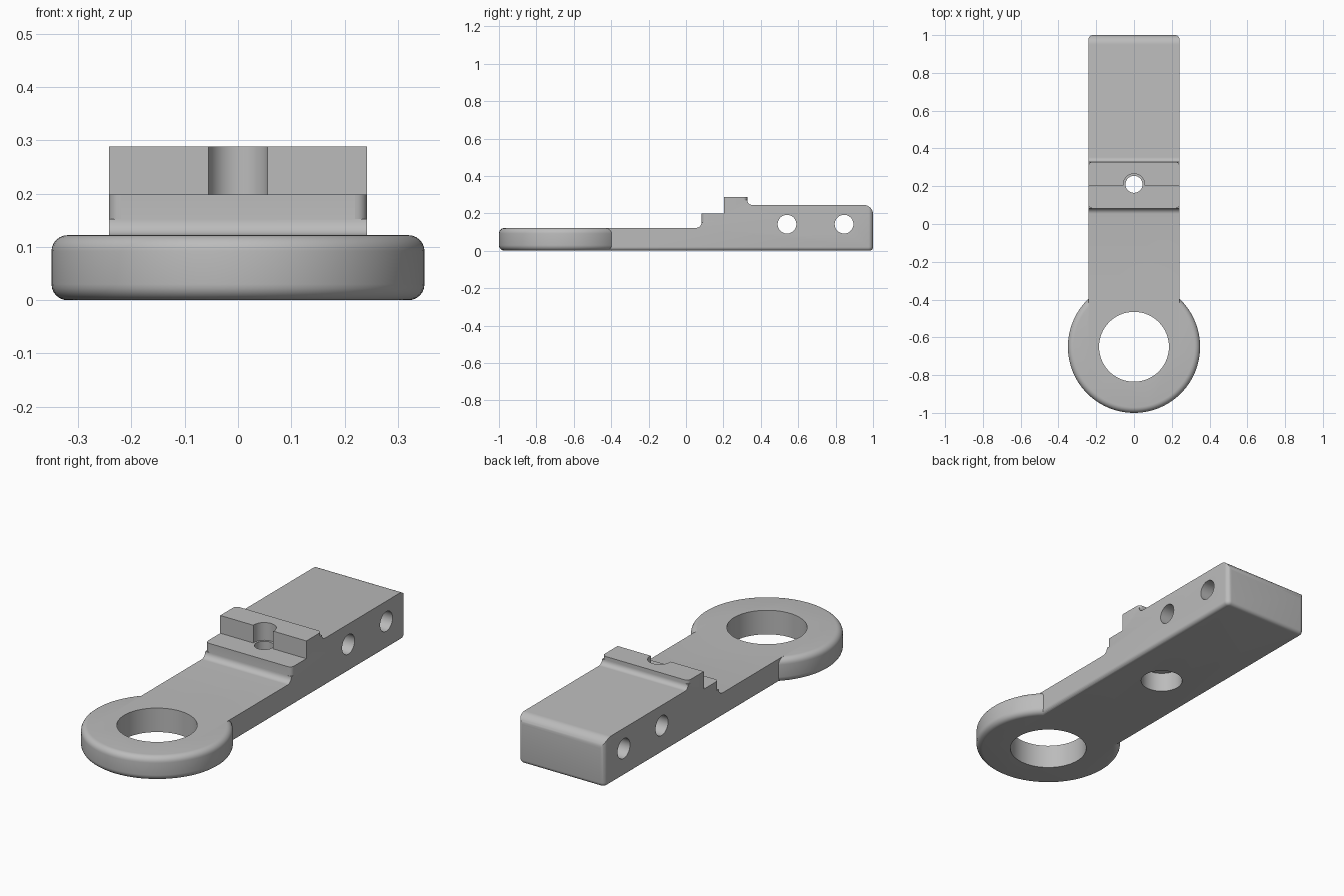
import bpy, bmesh, math
from mathutils import Vector, Matrix

if "Cube" in bpy.data.objects:
    bpy.data.objects.remove(bpy.data.objects["Cube"])

HALF_W = 0.242    # half width of the bar
NECK_Z = 0.122    # thickness of ring and neck
SHELF_Z = 0.198
STOP_Z = 0.288
REAR_Z = 0.245
RING_Y = -0.65
HOLE_Y = 0.21

metal = bpy.data.materials.new("plain_grey")
metal.use_nodes = True
grey = (0.5, 0.5, 0.5, 1)
metal.diffuse_color = grey
metal.node_tree.nodes["Principled BSDF"].inputs["Base Color"].default_value = grey


def make_object(name, bm):
    bmesh.ops.recalc_face_normals(bm, faces=bm.faces)
    mesh = bpy.data.meshes.new(name)
    bm.to_mesh(mesh)
    bm.free()
    mesh.materials.append(metal)
    obj = bpy.data.objects.new(name, mesh)
    bpy.context.scene.collection.objects.link(obj)
    return obj


def rounded(corners, steps=8):
    """Turn (a, b, radius) corners into an outline with circular fillets."""
    pts = []
    for i, (a, b, r) in enumerate(corners):
        p = Vector((a, b))
        if r == 0:
            pts.append(p)
            continue
        u = (Vector(corners[i - 1][:2]) - p).normalized()
        v = (Vector(corners[(i + 1) % len(corners)][:2]) - p).normalized()
        half = u.angle(v) / 2
        centre = p + (u + v).normalized() * r / math.sin(half)
        start = p + u * r / math.tan(half) - centre
        end = p + v * r / math.tan(half) - centre
        sweep = start.angle_signed(end)
        for k in range(steps + 1):
            pts.append(centre + Matrix.Rotation(-sweep * k / steps, 2) @ start)
    return pts


def prism(name, outline, place, direction, round_base=0):
    """Extrude an outline; optionally round the edges of its starting face."""
    bm = bmesh.new()
    base = bm.faces.new([bm.verts.new(place(p)) for p in outline])
    top = bmesh.ops.extrude_face_region(bm, geom=[base], use_keep_orig=True)
    verts = [g for g in top["geom"] if isinstance(g, bmesh.types.BMVert)]
    bmesh.ops.translate(bm, verts=verts, vec=direction)
    if round_base:
        bmesh.ops.recalc_face_normals(bm, faces=bm.faces)
        bmesh.ops.bevel(bm, geom=list(base.edges), offset=round_base,
                        segments=5, profile=0.5, affect='EDGES')
    return make_object(name, bm)


def cylinder(name, centre, radius, depth, axis='Z', rim=0, sides=64):
    bm = bmesh.new()
    bmesh.ops.create_cone(bm, cap_ends=True, segments=sides, radius1=radius,
                          radius2=radius, depth=depth)
    if rim:
        edges = [e for e in bm.edges
                 if abs(e.verts[0].co.z - e.verts[1].co.z) < depth / 2]
        bmesh.ops.bevel(bm, geom=edges, offset=rim, segments=6,
                        profile=0.5, affect='EDGES')
    if axis == 'X':
        bmesh.ops.rotate(bm, verts=bm.verts, matrix=Matrix.Rotation(math.pi / 2, 3, 'Y'))
    bmesh.ops.translate(bm, verts=bm.verts, vec=centre)
    return make_object(name, bm)


def combine(target, tool, operation):
    mod = target.modifiers.new(operation.lower(), 'BOOLEAN')
    mod.operation = operation
    mod.solver = 'EXACT'
    mod.object = tool
    bpy.context.view_layer.objects.active = target
    bpy.ops.object.modifier_apply(modifier=mod.name)
    bpy.data.objects.remove(tool)


# Bar envelope with rounded rear corners and rounded underside
plan = rounded([(-HALF_W, RING_Y, 0), (HALF_W, RING_Y, 0),
                (HALF_W, 1, 0.025), (-HALF_W, 1, 0.025)])
body = prism("clamp_arm", plan, lambda p: (p.x, p.y, 0), (0, 0, 0.5), 0.02)

# Stepped side profile: neck, shelf, stop and rear grip
profile = rounded([(-0.8, -0.1, 0), (-0.8, NECK_Z, 0), (0.083, NECK_Z, 0.03),
                   (0.083, SHELF_Z, 0), (0.203, SHELF_Z, 0), (0.203, STOP_Z, 0),
                   (0.328, STOP_Z, 0), (0.328, REAR_Z, 0.025),
                   (1, REAR_Z, 0.05), (1, -0.1, 0)])
steps = prism("step_profile", profile, lambda p: (-0.4, p.x, p.y), (0.8, 0, 0))
combine(body, steps, 'INTERSECT')

# Rounded upright corners on the shelf and the stop
for side in (-1, 1):
    for y, inward, low in ((0.083, 1, NECK_Z + 0.03), (0.328, -1, REAR_Z + 0.025)):
        r = 0.022
        arc = [Vector((side * (HALF_W - r + r * math.cos(t)), y + inward * (r - r * math.sin(t))))
               for t in (k * math.pi / 12 for k in range(7))]
        out = [Vector((side * (HALF_W - r), y - inward * 0.01)),
               Vector((side * (HALF_W + 0.01), y - inward * 0.01)),
               Vector((side * (HALF_W + 0.01), y + inward * r))]
        corner = prism("corner_cutter", arc + out, lambda p: (p.x, p.y, low), (0, 0, 0.3))
        combine(body, corner, 'DIFFERENCE')

# Ring eye at the front
ring = cylinder("ring_eye", (0, RING_Y, NECK_Z / 2), 0.35, NECK_Z, rim=0.03, sides=96)
combine(body, ring, 'UNION')

# Bores: ring opening, pin hole, notch in the stop, counterbore, cross holes
bores = [("ring_bore", (0, RING_Y, 0.1), 0.185, 0.6, 'Z'),
         ("pin_hole", (0, HOLE_Y, 0.2), 0.045, 0.6, 'Z'),
         ("stop_notch", (0, HOLE_Y, SHELF_Z + 0.1), 0.056, 0.2, 'Z'),
         ("counterbore", (0, HOLE_Y, 0), 0.1, 0.2, 'Z'),
         ("cross_hole_front", (0, 0.54, 0.142), 0.05, 1, 'X'),
         ("cross_hole_rear", (0, 0.845, 0.142), 0.05, 1, 'X')]
for name, centre, radius, depth, axis in bores:
    combine(body, cylinder(name, centre, radius, depth, axis), 'DIFFERENCE')

# Smooth shading with crisp edges
bpy.ops.object.select_all(action='DESELECT')
body.select_set(True)
bpy.context.view_layer.objects.active = body
bpy.ops.object.shade_smooth_by_angle(angle=math.radians(30))
